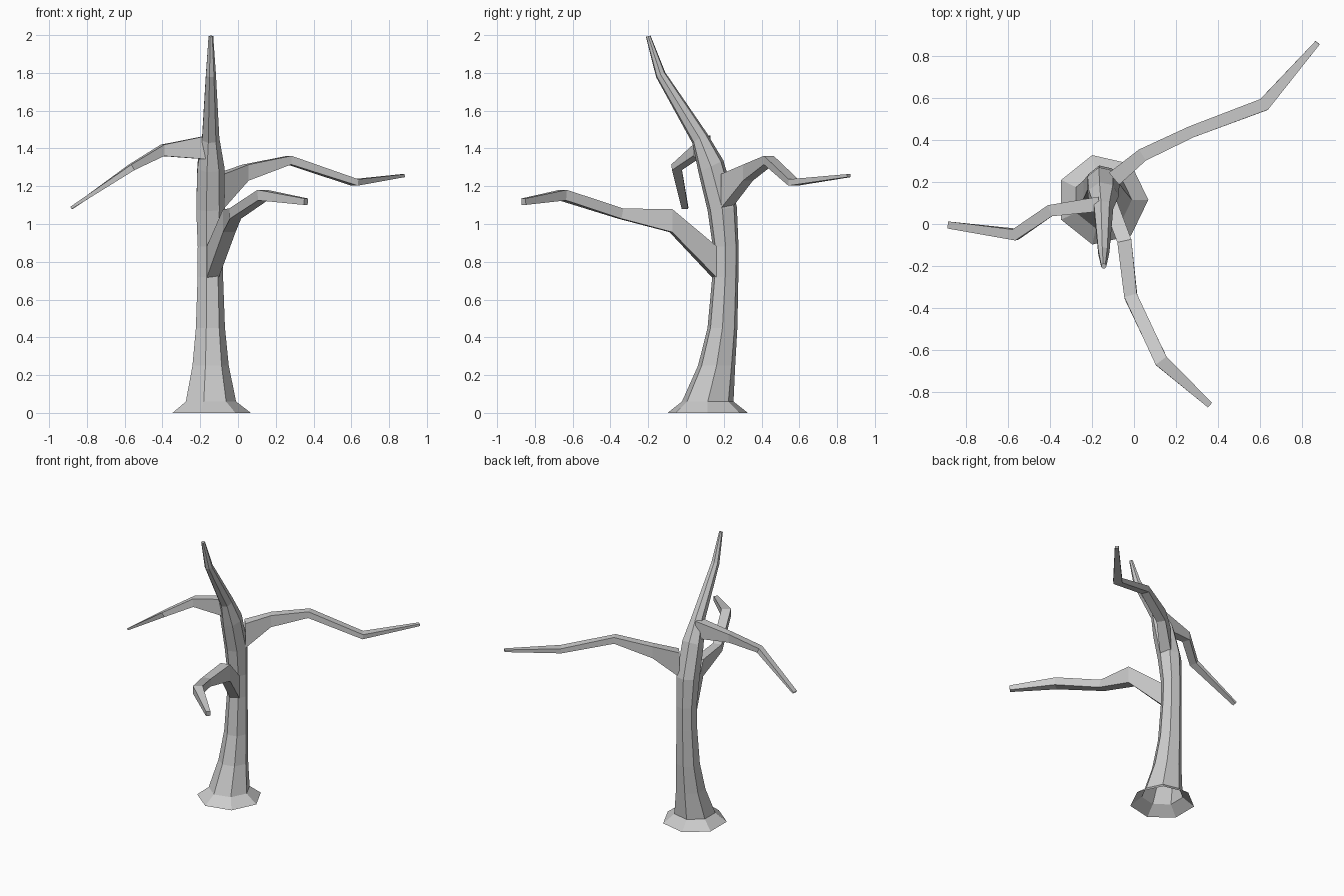
import bpy, math
from mathutils import Vector

if "Cube" in bpy.data.objects:
    bpy.data.objects.remove(bpy.data.objects["Cube"])


def loft(name, rings, start_cap=False):
    """Skin a list of equal-sized vertex rings, closing the far tip."""
    n = len(rings[0])
    verts = [v for ring in rings for v in ring]
    faces = []
    for r in range(len(rings) - 1):
        for i in range(n):
            j = (i + 1) % n
            a, b = r * n, (r + 1) * n
            faces.append((a + i, a + j, b + j, b + i))
    faces.append(tuple((len(rings) - 1) * n + i for i in range(n)))
    mesh = bpy.data.meshes.new(name)
    mesh.from_pydata(verts, [], faces)
    obj = bpy.data.objects.new(name, mesh)
    bpy.context.collection.objects.link(obj)
    return obj


def trunk_ring(y, z, radius, tilt, x=-0.15, sides=7):
    side = Vector((1, 0, 0))
    depth = Vector((0, math.cos(math.radians(tilt)), math.sin(math.radians(tilt))))
    angles = [math.tau * i / sides for i in range(sides)]
    return [Vector((x, y, z)) + radius * (math.cos(a) * side + math.sin(a) * depth)
            for a in angles]


def branch(name, points):
    """Four-sided limb through points given as (x, y, z, width, height)."""
    centres = [Vector(p[:3]) for p in points]
    rings = []
    for i, (c, p) in enumerate(zip(centres, points)):
        tangent = Vector((0, 0, 0))
        if i > 0:
            tangent += (c - centres[i - 1]).normalized()
        if i < len(points) - 1:
            tangent += (centres[i + 1] - c).normalized()
        if i < 2:                      # upright sections near the trunk
            tangent.z = 0
        tangent.normalize()
        side = Vector((0, 0, 1)).cross(tangent).normalized()
        up = tangent.cross(side)
        w, h = p[3] / 2, p[4] / 2
        rings.append([c + s * w * side + t * h * up
                      for s, t in ((1, 1), (-1, 1), (-1, -1), (1, -1))])
    return loft(name, rings)


# Trunk: flared open foot, bending forward to a pointed tip (y, z, radius, tilt)
trunk_profile = [
    (0.115, 0.00, 0.218, 0), (0.115, 0.06, 0.140, 0), (0.162, 0.25, 0.101, 0),
    (0.193, 0.45, 0.081, 0), (0.208, 0.72, 0.071, 0), (0.210, 0.88, 0.070, 0),
    (0.192, 1.08, 0.080, 8), (0.132, 1.305, 0.075, 25), (0.072, 1.455, 0.048, 35),
    (-0.134, 1.79, 0.028, 28), (-0.2, 1.994, 0.013, 14),
]
loft("trunk", [trunk_ring(y, z, r, t, -0.15 + 0.006 * min(1, max(0, z - 0.9)))
               for y, z, r, t in trunk_profile])

# Low limb reaching forward
branch("front_branch", [
    (-0.133, 0.150, 0.800, 0.068, 0.165), (-0.046, -0.080, 1.018, 0.068, 0.122),
    (-0.015, -0.345, 1.055, 0.062, 0.055), (0.130, -0.652, 1.153, 0.064, 0.056),
    (0.360, -0.860, 1.118, 0.030, 0.034)])

# Limb reaching back and right
branch("back_branch", [
    (-0.095, 0.215, 1.175, 0.075, 0.180), (0.040, 0.328, 1.272, 0.062, 0.085),
    (0.272, 0.438, 1.338, 0.056, 0.046), (0.618, 0.568, 1.220, 0.062, 0.034),
    (0.873, 0.862, 1.256, 0.026, 0.016)])

# High limb drooping to the left
branch("left_branch", [
    (-0.165, 0.095, 1.405, 0.070, 0.125), (-0.400, 0.063, 1.390, 0.056, 0.060),
    (-0.563, -0.050, 1.300, 0.054, 0.034), (-0.882, -0.005, 1.085, 0.034, 0.014)])
